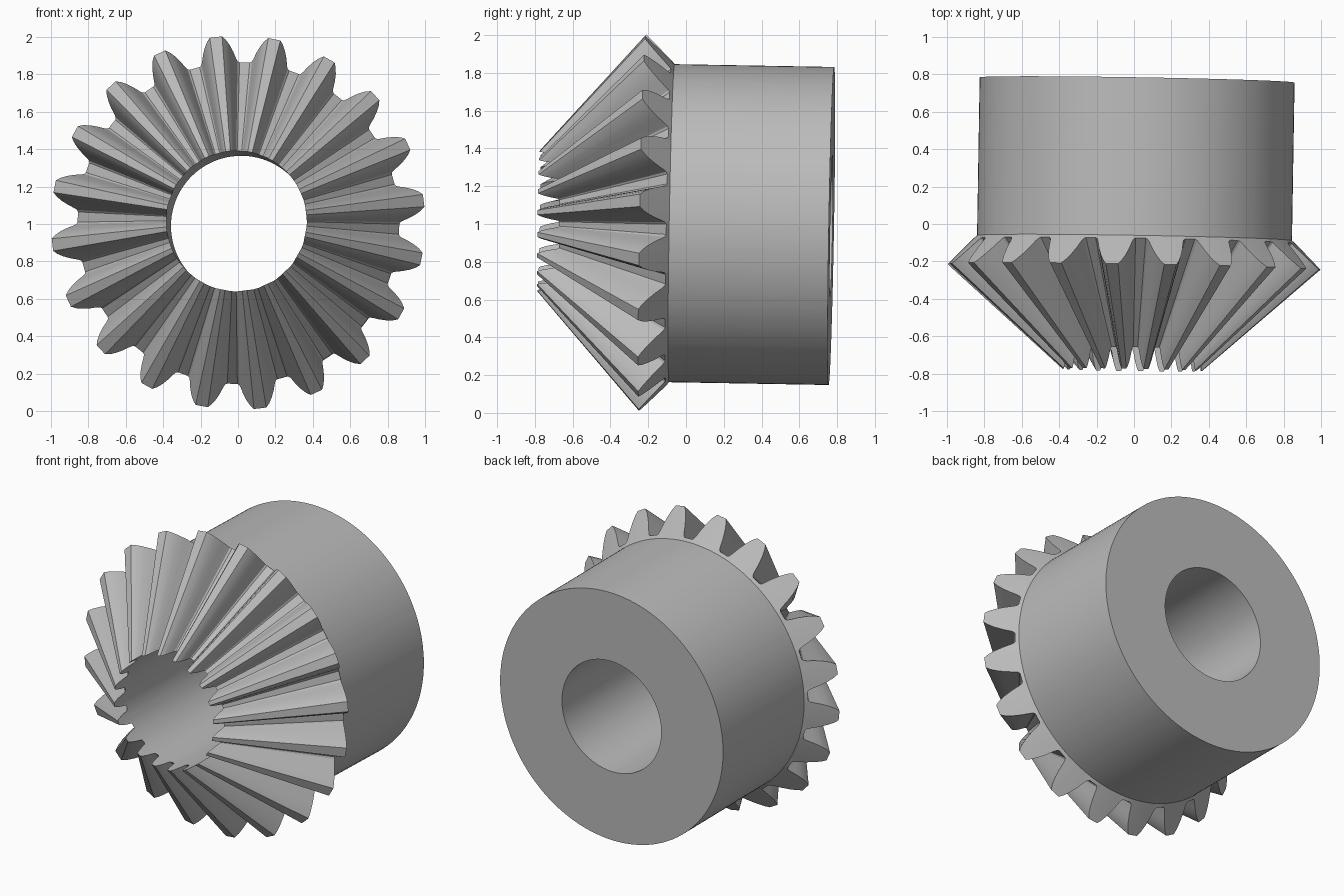
import bpy, bmesh, math
from mathutils import Vector, Matrix

cube = bpy.data.objects.get("Cube")
if cube:
    bpy.data.objects.remove(cube, do_unlink=True)

TEETH = 20
PITCH = math.tau / TEETH
PHASE = math.radians(11.2)
ROOT_R, ROOT_Y = 0.86, -0.09      # foot of the teeth on the back cone
HUB_R, HUB_Y, BACK_Y = 0.842, -0.075, 0.77
BORE_R = 0.375
APEX = Vector((0, -1.11, 0))      # all tooth lines converge here

steel = bpy.data.materials.new("steel_grey")
steel.use_nodes = True
grey = (0.5, 0.5, 0.5, 1)
steel.diffuse_color = grey
steel.node_tree.nodes["Principled BSDF"].inputs["Base Color"].default_value = grey


def polar(radius, y, angle):
    return Vector((radius * math.sin(angle), y, radius * math.cos(angle)))


# Half of one tooth: radius and half width, from tip to foot
flank = [(1.0, 0.033), (0.98, 0.051), (0.95, 0.068), (0.915, 0.082),
         (0.88, 0.092), (0.866, 0.098), (ROOT_R, 0.108)]
half = [(r, w / r) for r, w in flank]
tooth = [(r, -a) for r, a in reversed(half)] + half + [(ROOT_R, PITCH / 2)]
section = [(r, PHASE + k * PITCH + a) for k in range(TEETH) for r, a in tooth]

# Rings running from the bore, over the teeth and hub, back to the bore
outer = [polar(r, ROOT_Y - (r - ROOT_R), a) for r, a in section]
inner = [APEX + (p - APEX) * (BORE_R / r) for p, (r, a) in zip(outer, section)]
rings = [inner, outer]
for radius, y in ((HUB_R, HUB_Y), (HUB_R, BACK_Y), (BORE_R, BACK_Y)):
    rings.append([polar(radius, y, a) for r, a in section])

bm = bmesh.new()
loops = [[bm.verts.new(p) for p in ring] for ring in rings]
count = len(section)
for a, b in zip(loops, loops[1:] + loops[:1]):
    for i in range(count):
        j = (i + 1) % count
        bm.faces.new((a[i], a[j], b[j], b[i]))
bmesh.ops.recalc_face_normals(bm, faces=bm.faces)

mesh = bpy.data.meshes.new("bevel_gear")
bm.to_mesh(mesh)
bm.free()
mesh.materials.append(steel)
gear = bpy.data.objects.new("bevel_gear", mesh)
bpy.context.collection.objects.link(gear)

# The shaft axis leans slightly
axis = Vector((0.0165, 1, -0.0175))
lean = Vector((0, 1, 0)).rotation_difference(axis).to_matrix().to_4x4()
gear.matrix_world = Matrix.Translation((0.004, 0, 1.003)) @ lean

bpy.ops.object.select_all(action="DESELECT")
gear.select_set(True)
bpy.context.view_layer.objects.active = gear
bpy.ops.object.shade_smooth_by_angle(angle=math.radians(25))
